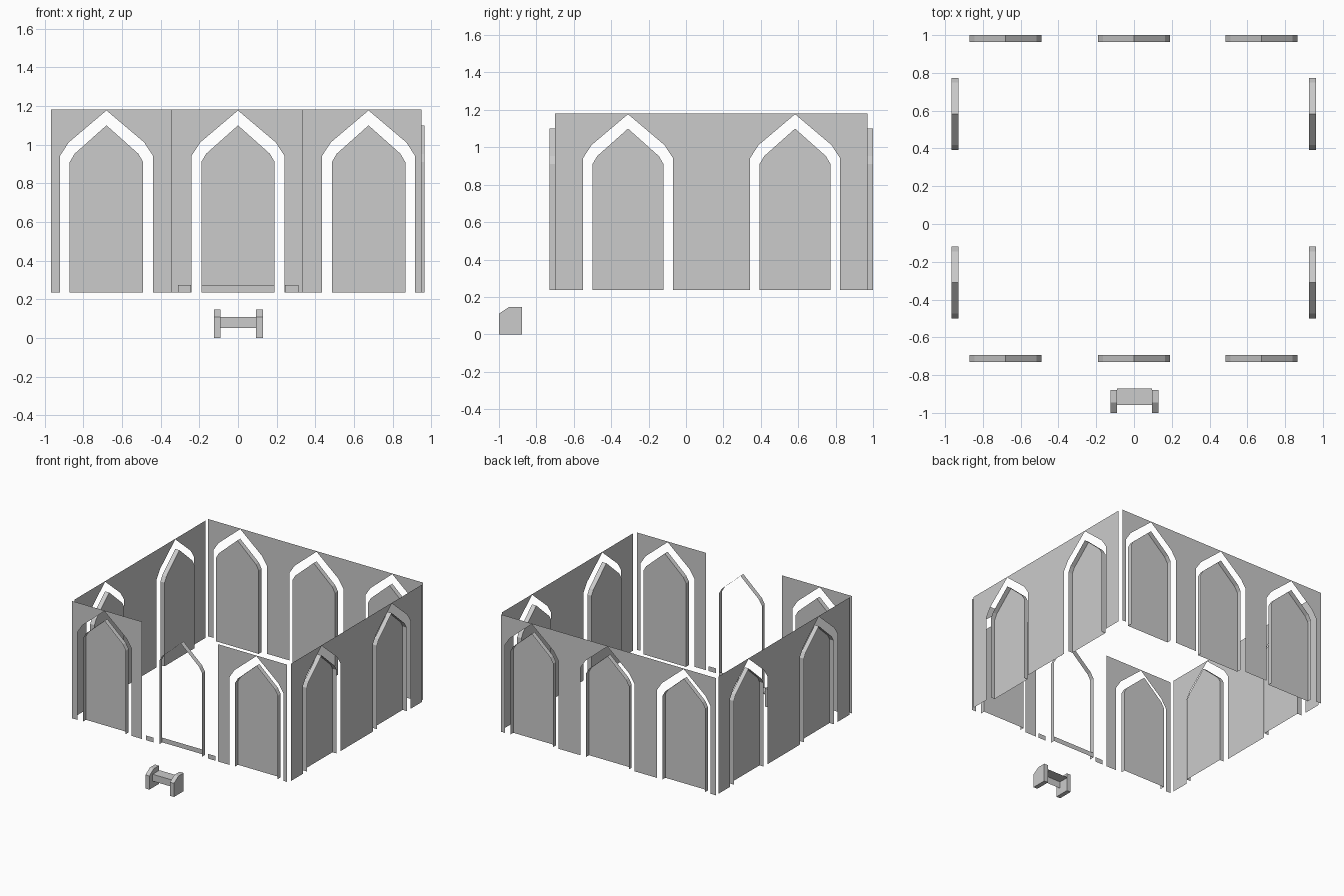
import bpy

if "Cube" in bpy.data.objects:
    bpy.data.objects.remove(bpy.data.objects["Cube"])

Z0, Z1 = 0.237, 1.182      # wall bottom and top
DEPTH = 0.037              # recess of the window panels

# Half arch outlines: (half width, height)
OPENING = [(0.24, Z0), (0.24, 0.943), (0.195, 1.012), (0.0, 1.177)]
PANEL = [(0.19, Z0), (0.19, 0.91), (0.165, 0.953), (0.0, 1.10)]


def make(name, verts, faces):
    me = bpy.data.meshes.new(name)
    me.from_pydata(verts, [], faces)
    me.update()
    ob = bpy.data.objects.new(name, me)
    bpy.context.collection.objects.link(ob)
    return ob


def arch(half, c):
    """Full arch outline from bottom left over the apex to bottom right."""
    left = [(c - w, z) for w, z in half]
    right = [(c + w, z) for w, z in reversed(half[:-1])]
    return left + right


# Each side maps (u along the wall, d inward, z) to world space
SIDES = {
    "front": lambda u, d, z: (u, -0.73 + d, z),
    "back": lambda u, d, z: (u, 1.0 - d, z),
    "left": lambda u, d, z: (-0.967 + d, u, z),
    "right": lambda u, d, z: (0.963 - d, u, z),
}


def flat(name, side, pts, d=0.0):
    put = SIDES[side]
    return make(name, [put(u, d, z) for u, z in pts], [list(range(len(pts)))])


def wall(name, side, a, b, centres):
    """Thin wall sheet with arched notches open at the bottom."""
    pts = [(a, Z0)]
    for c in centres:
        pts += arch(OPENING, c)
    flat(name, side, pts + [(b, Z0), (b, Z1), (a, Z1)])


def window(name, side, c, filled=True):
    """Reveal strip, closed by a panel on the inner side."""
    put = SIDES[side]
    pts = arch(PANEL, c)
    n = len(pts)
    verts = [put(u, d, z) for d in (0.0, DEPTH) for u, z in pts]
    faces = [(i, i + 1, n + i + 1, n + i) for i in range(n - 1)]
    if filled:
        faces.append(tuple(range(n, 2 * n)))
    make(name, verts, faces)


def rect(a, b, z0, z1):
    return [(a, z0), (b, z0), (b, z1), (a, z1)]


# Walls
wall("back_wall", "back", -0.967, 0.95, [-0.68, 0.0, 0.675])
wall("front_wall_left", "front", -0.967, -0.345, [-0.68])
wall("front_wall_right", "front", 0.332, 0.95, [0.675])
wall("left_wall", "left", -0.70, 0.97, [-0.31, 0.583])
wall("right_wall", "right", -0.70, 0.97, [-0.31, 0.583])

# Recessed arched windows and the open doorway
for side, centres in (("front", (-0.68, 0.675)), ("back", (-0.68, 0.0, 0.675)),
                      ("left", (-0.31, 0.583)), ("right", (-0.31, 0.583))):
    for i, c in enumerate(centres):
        window(f"{side}_window_{i + 1}", side, c)
window("doorway_frame", "front", 0.0, filled=False)

# Low sill pieces around the doorway
flat("door_sill", "front", rect(-0.19, 0.19, Z0, 0.275), DEPTH)
flat("base_strip_left", "front", rect(-0.31, -0.243, Z0, 0.275))
flat("base_strip_right", "front", rect(0.243, 0.312, Z0, 0.275))


def prism(name, profile, x0, x1):
    """Solid with a (y, z) profile extruded along x."""
    n = len(profile)
    verts = [(x, y, z) for x in (x0, x1) for y, z in profile]
    faces = [tuple(reversed(range(n))), tuple(range(n, 2 * n))]
    faces += [(i, (i + 1) % n, n + (i + 1) % n, n + i) for i in range(n)]
    make(name, verts, faces)


# Entrance step: two chamfered cheeks with a tread between
cheek = [(-1.0, 0), (-0.878, 0), (-0.878, 0.147), (-0.945, 0.147), (-1.0, 0.11)]
prism("step_cheek_left", cheek, -0.125, -0.09)
prism("step_cheek_right", cheek, 0.094, 0.13)
make("step_tread",
     [(x, y, z) for x in (-0.09, 0.094)
      for y, z in ((-0.958, 0.053), (-0.958, 0.108), (-0.872, 0.108))],
     [(0, 3, 4, 1), (1, 4, 5, 2)])
